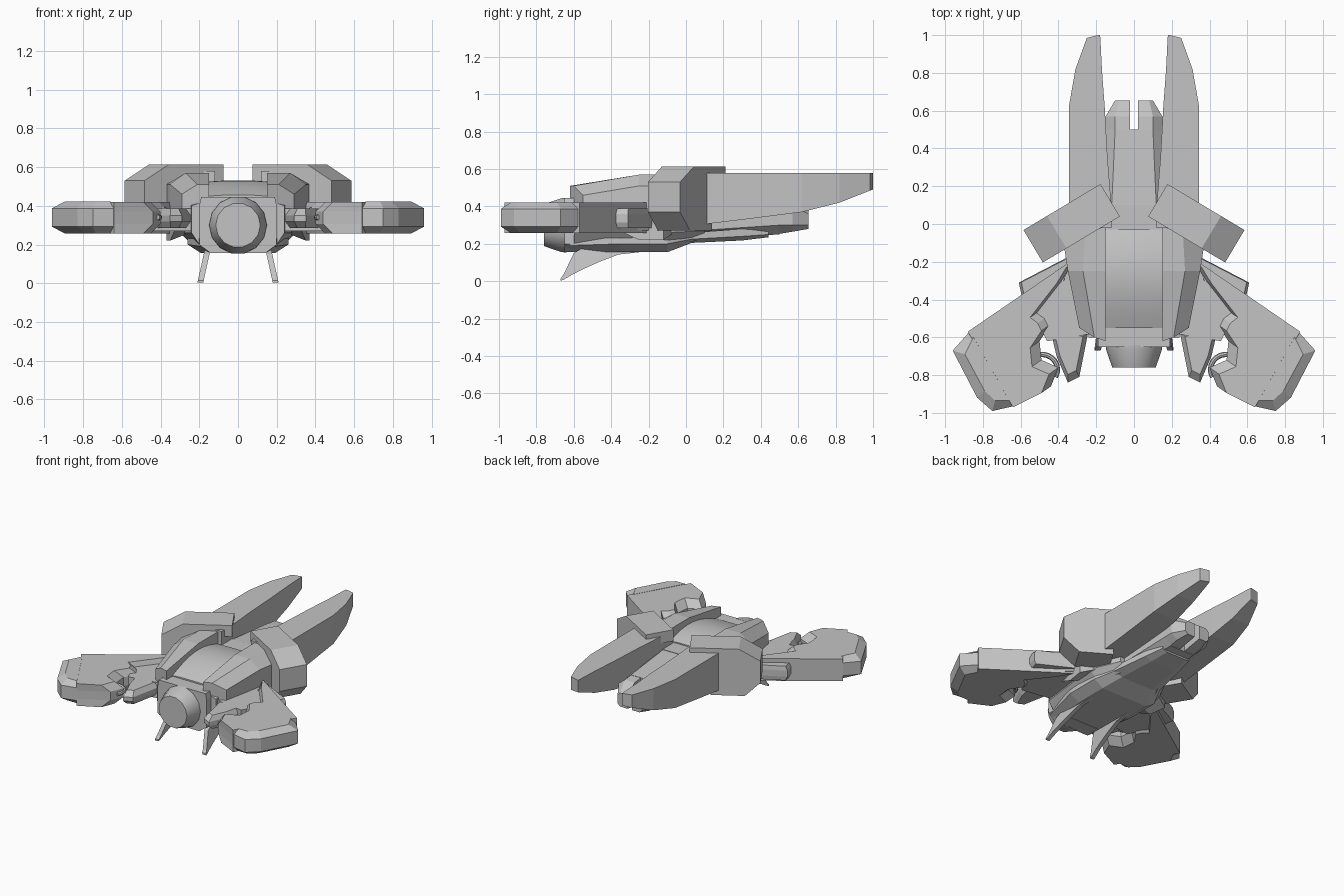
import bpy, bmesh, math
from mathutils import Vector

if "Cube" in bpy.data.objects:
    bpy.data.objects.remove(bpy.data.objects["Cube"])

grey = bpy.data.materials.new("hull_grey")
grey.diffuse_color = (0.55, 0.55, 0.55, 1)
grey.use_nodes = True
grey.node_tree.nodes["Principled BSDF"].inputs["Base Color"].default_value = grey.diffuse_color


def loft(name, rings, mirror=True, smooth=False):
    """Bridge equal-length rings of 3D points and cap both ends."""
    bm = bmesh.new()
    vs = [[bm.verts.new(p) for p in r] for r in rings]
    n = len(rings[0])
    for a, b in zip(vs, vs[1:]):
        for i in range(n):
            j = (i + 1) % n
            bm.faces.new((a[i], a[j], b[j], b[i]))
    bm.faces.new(vs[0])
    bm.faces.new(vs[-1])
    bmesh.ops.recalc_face_normals(bm, faces=bm.faces)
    me = bpy.data.meshes.new(name)
    bm.to_mesh(me)
    bm.free()
    me.materials.append(grey)
    ob = bpy.data.objects.new(name, me)
    bpy.context.collection.objects.link(ob)
    if mirror:
        ob.modifiers.new("mirror", 'MIRROR').use_mirror_merge = False
    if smooth:
        bpy.ops.object.select_all(action='DESELECT')
        ob.select_set(True)
        bpy.context.view_layer.objects.active = ob
        bpy.ops.object.shade_smooth_by_angle(angle=math.radians(30))
    return ob


def flat(outline, z):
    return [(x, y, z) for x, y in outline]


def slab(name, outline, z0, z1, mirror=True):
    return loft(name, [flat(outline, z0), flat(outline, z1)], mirror)


def section(y, half):
    """Symmetric cross-section at y from its right half, bottom to top."""
    return [(x, y, z) for x, z in half] + [(-x, y, z) for x, z in reversed(half)]


def hexbar(name, outline, inner, z0, z1, c):
    """Slab whose top and bottom rims are chamfered by height c."""
    loft(name, [flat(inner, z0), flat(outline, z0 + c),
                flat(outline, z1 - c), flat(inner, z1)])


def shrink(outline, f):
    cx = sum(p[0] for p in outline) / len(outline)
    cy = sum(p[1] for p in outline) / len(outline)
    return [(cx + (x - cx) * f, cy + (y - cy) * f) for x, y in outline]


# Central hull and nose block
loft("core_hull", [
    section(-.6, [(.2, .2), (.24, .26), (.24, .40), (.15, .43)]),
    section(-.1, [(.24, .2), (.3, .26), (.3, .46), (.15, .48)]),
    section(.1, [(.14, .22), (.2, .27), (.2, .44), (.12, .48)])], False)
nose = [(.14, .155), (.2, .2), (.2, .40), (.19, .445)]
loft("nose_block", [section(-.65, nose), section(-.54, nose)], False)

# Round nozzle at the nose
def circle(y, r, n=14):
    return [(r * math.cos(2 * math.pi * i / n), y,
             .3 + r * math.sin(2 * math.pi * i / n)) for i in range(n)]
loft("nozzle", [circle(-.64, .15), circle(-.665, .148), circle(-.76, .115)],
     False, True)

# Curved canopy between the side shells
canopy = []
for i in range(11):
    t = i / 10
    z = .43 + .1 * math.sin(math.pi * min(1, .08 + t * .72))
    canopy.append(section(-.55 + .52 * t, [(.155, .35), (.155, z - .005), (.08, z)]))
loft("canopy", canopy, False, True)

# Armoured side shells
loft("side_shell", [
    [(.15, -.62, .36), (.15, -.62, .51), (.21, -.60, .51), (.29, -.55, .46), (.29, -.55, .36)],
    [(.15, -.25, .30), (.15, -.25, .57), (.27, -.25, .57), (.35, -.25, .51), (.35, -.25, .22)],
    [(.15, -.01, .30), (.15, -.01, .57), (.26, -.06, .57), (.37, -.12, .51), (.37, -.12, .22)]])

# Belly keel and rear hull
loft("belly_keel", [
    section(-.65, [(.13, .158), (.19, .19), (.19, .23)]),
    section(-.35, [(.19, .155), (.26, .20), (.26, .23)]),
    section(-.10, [(.19, .155), (.26, .20), (.26, .24)]),
    section(.03, [(.13, .205), (.2, .225), (.2, .26)]),
    section(.3, [(.1, .218), (.15, .24), (.15, .28)]),
    section(.44, [(.08, .235), (.12, .25), (.12, .30)])], False)
loft("rear_hull", [
    section(.05, [(.12, .23), (.17, .27), (.17, .44), (.12, .48)]),
    section(.5, [(.1, .25), (.15, .30), (.15, .40), (.1, .45)])], False)
loft("tail_block", [
    [(.02, .48, .25), (.1, .48, .25), (.15, .48, .3), (.15, .48, .4), (.1, .48, .45), (.02, .48, .45)],
    [(.02, .57, .265), (.1, .57, .265), (.15, .57, .3), (.15, .57, .4), (.1, .57, .44), (.02, .57, .44)],
    [(.02, .655, .28), (.08, .655, .28), (.1, .655, .3), (.1, .655, .36), (.08, .655, .38), (.02, .655, .38)]])

# Long rear blades: inner x, outer x and underside height along y
blade = []
for y, xi, xo, zb in [(-.02, .12, .33, .30), (.1, .12, .345, .305), (.35, .14, .345, .335),
                      (.62, .155, .345, .37), (.82, .17, .31, .42),
                      (.985, .178, .25, .485), (1, .18, .19, .49)]:
    blade.append([(xi, y, zb), (xo, y, zb), (xo, y, .58), (xi, y, .58)])
loft("rear_blade", blade)

# Angled shoulder pods: profile (distance along the pod, z) swept across it
u, v = Vector((.858, -.513, 0)), Vector((.513, .858, 0))
prof = [(0, .53), (0, .613), (.33, .613), (.475, .53), (.475, .37),
        (.37, .27), (.14, .27), (.14, .53)]
base = Vector((.075, .04, 0))
loft("shoulder_pod", [[base + u * s + v * w + Vector((0, 0, z)) for s, z in prof]
                      for w in (0, .2)])

# Wing pods with a notched inner end, and their bevelled end caps
pod = [(.34, -.20), (.88, -.57), (.64, -.97), (.44, -.86), (.40, -.76), (.49, -.72),
       (.50, -.62), (.44, -.53), (.46, -.49), (.50, -.46), (.36, -.28)]
pod_in = [(x + .05, y - .035) if i > 2 else (x, y) for i, (x, y) in enumerate(pod)]
hexbar("wing_pod", pod, pod_in, .257, .42, .05)
cap = [(.875, -.575), (.96, -.67), (.83, -.92), (.75, -.99), (.64, -.965)]
cap_in = [(.85, -.60), (.895, -.69), (.79, -.885), (.735, -.935), (.66, -.935)]
hexbar("wing_end_cap", cap, cap_in, .257, .422, .035)

# Arms joining pods to the hull, and boxes behind the pods
slab("wing_arm", [(.22, -.15), (.36, -.2), (.54, -.36), (.52, -.5), (.46, -.62), (.22, -.58)], .27, .385)
box = [(.34, -.17), (.61, -.31), (.59, -.40), (.36, -.30)]
hexbar("pod_rear_box", box, shrink(box, .9), .285, .39, .03)

# Forward prongs beside the nose
prong = [(.24, -.56), (.29, -.81), (.35, -.84), (.41, -.70), (.45, -.53)]
hexbar("prong", prong, shrink(prong, .72), .285, .385, .035)

# Curved hoses between prongs and pods
hose = []
for i in range(9):
    a = math.radians(-10 + 130 * i / 8)
    c = Vector((.49 - .085 * math.sin(a), -.77 + .08 * math.cos(a), .34))
    d = Vector((math.sin(a), -math.cos(a), 0))
    hose.append([c + d * .014 * math.cos(k * math.pi / 4) +
                 Vector((0, 0, .014 * math.sin(k * math.pi / 4))) for k in range(8)])
loft("hose", hose, True, True)

# Swept fins under the belly: upper and lower edge along the sweep
fin = []
for y, zt, zb in [(-.25, .175, .155), (-.36, .175, .143), (-.46, .175, .105),
                  (-.56, .175, .06), (-.60, .15, .04), (-.655, .035, .008), (-.67, .015, .003)]:
    def fx(z):
        return .145 + (.16 - z) * .22
    fin.append([(fx(zb), y, zb), (fx(zb) + .03, y, zb), (fx(zt) + .03, y, zt), (fx(zt), y, zt)])
loft("belly_fin", fin)
